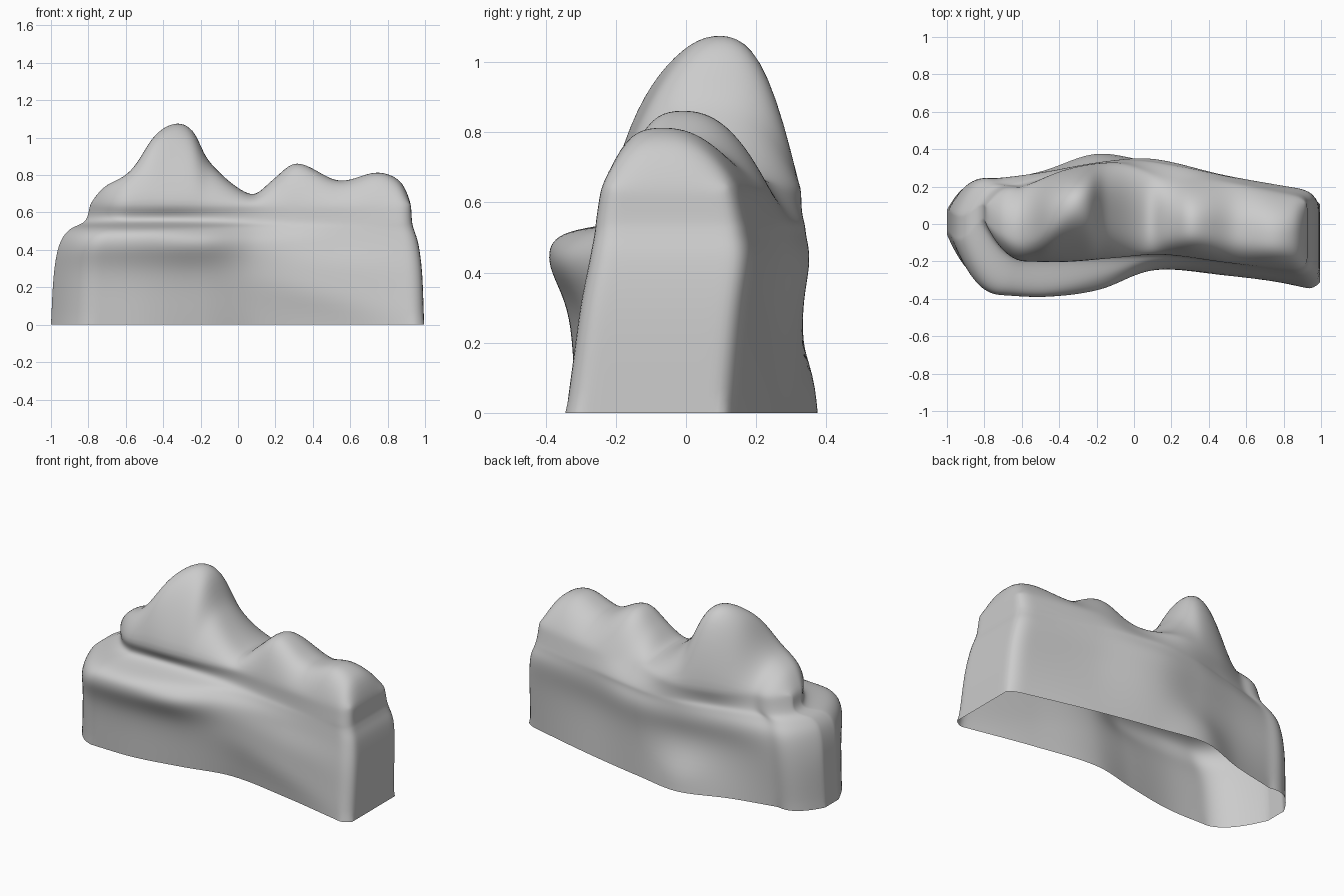
import bpy, bmesh
from math import exp

if "Cube" in bpy.data.objects:
    bpy.data.objects.remove(bpy.data.objects["Cube"])


def spline(xs, ys, x):
    """Smooth Hermite curve through the points (xs, ys)."""
    n = len(xs)
    x = min(max(x, xs[0]), xs[-1])
    i = 0
    while i < n - 2 and x > xs[i + 1]:
        i += 1

    def slope(k):
        a, b = max(k - 1, 0), min(k + 1, n - 1)
        return (ys[b] - ys[a]) / (xs[b] - xs[a])
    h = xs[i + 1] - xs[i]
    t = (x - xs[i]) / h
    return ((2*t**3 - 3*t**2 + 1) * ys[i] + (t**3 - 2*t**2 + t) * h * slope(i)
            + (3*t**2 - 2*t**3) * ys[i + 1] + (t**3 - t**2) * h * slope(i + 1))


# Horizontal outlines: height, left x, right x, front depths, back depths
STATIONS = [-.78, -.5, -.2, .1, .5, .95]
LEVELS = [
    (0, -1, .995, [-.31, -.31, -.26, -.20, -.255, -.345], [.22, .28, .37, .33, .25, .14]),
    (.27, -.985, .985, [-.33, -.33, -.29, -.24, -.27, -.31], [.24, .26, .31, .33, .24, .165]),
    (.43, -.955, .965, [-.38, -.39, -.355, -.245, -.24, -.28], [.24, .28, .33, .35, .26, .185]),
    (.51, -.9, .94, [-.34, -.35, -.29, -.20, -.22, -.265], [.21, .27, .33, .34, .26, .175]),
    (.555, -.815, .93, [-.18, -.175, -.17, -.165, -.21, -.26], [.20, .27, .33, .33, .25, .165]),
    (.65, -.79, .925, [-.21, -.215, -.19, -.165, -.205, -.245], [.19, .30, .33, .27, .22, .145]),
]
# Ridge line: x and height
RIDGE_X = [-.785, -.72, -.6, -.54, -.45, -.33, -.23, -.17, .07, .18, .31, .54, .75, .88, .92]
RIDGE_Z = [.655, .735, .80, .865, 1.01, 1.08, 1.03, .89, .695, .77, .865, .77, .815, .76, .67]
COLS, ROWS, STEPS = 110, 25, 8


def lump(x, z, cx, cz, rx, rz):
    return exp(-((x - cx) / rx) ** 2 - ((z - cz) / rz) ** 2)


def crest_depth(x):
    return .1 * exp(-((x + .26) / .2) ** 2) - .06 * exp(-((x - .75) / .2) ** 2) - .07 * exp(-((x + .58) / .12) ** 2)


def outline(level):
    z, left, right, front, back = level
    side_f, side_b = [], []
    for i in range(COLS + 1):
        u = -1 + 2 * i / COLS
        x = left + (u + 1) / 2 * (right - left)
        f, b = spline(STATIONS, front, u), spline(STATIONS, back, u)
        # Round off the two ends
        half = (f + b) / 2
        mid, keep = half + max(0, -.78 - u) * .25, 1
        if u < -.78:
            keep = 1 - .75 * ((-.78 - u) / .22) ** 2.3
        elif u > .93:
            keep = 1 - .14 * ((u - .93) / .07) ** 2
        side_f.append((x, mid + (f - half) * keep, z))
        side_b.append((x, mid + (b - half) * keep, z))

    def end(a, b):
        return [tuple(p + (q - p) * k / ROWS for p, q in zip(a, b)) for k in range(1, ROWS)]
    return side_f + end(side_f[-1], side_b[-1]) + side_b[::-1] + end(side_b[0], side_f[0])


bm = bmesh.new()

# Rock walls: blend the outlines from the ground up
rings = [outline(l) for l in LEVELS]
n = len(rings[0])
keys = list(range(len(rings)))
wall = []
for s in range(STEPS * (len(rings) - 1) + 1):
    ring = []
    for j in range(n):
        x, y, z = [spline(keys, [r[j][a] for r in rings], s / STEPS) for a in range(3)]
        # Base bulge and hollow under the saddle on the back, diagonal ridge on the front
        if y > .1:
            y += .02 * lump(x, z, -.2, .1, .15, .08) - .03 * lump(x, z, .18, .65, .15, .12)
        elif y < -.1:
            y -= .015 * lump(x, z + .2 * x, .5, .24, .35, .06)
        ring.append(bm.verts.new((x, y, z)))
    wall.append(ring)
for low, high in zip(wall, wall[1:]):
    for j in range(n):
        k = (j + 1) % n
        bm.faces.new((low[j], low[k], high[k], high[j]))

# Peaks: grid over the top outline, raised to the ridge line
top = wall[-1]
front_row = top[:COLS + 1]
right_end = top[COLS + 1:COLS + ROWS]
back_row = top[COLS + ROWS:2 * COLS + ROWS + 1][::-1]
left_end = top[2 * COLS + ROWS + 1:][::-1]
grid = []
for i in range(COLS + 1):
    f, b = front_row[i], back_row[i]
    if i in (0, COLS):
        middle = left_end if i == 0 else right_end
    else:
        middle = []
        x, z0 = f.co.x, f.co.z
        crest = crest_depth(x)
        peak = spline(RIDGE_X, RIDGE_Z, x)
        main = exp(-((x + .33) / .22) ** 2)
        for k in range(1, ROWS):
            y = f.co.y + (b.co.y - f.co.y) * k / ROWS
            if y < crest:
                drop = ((crest - y) / (crest - f.co.y)) ** (3.4 - 1.4 * main)
            else:
                drop = ((y - crest) / (b.co.y - crest)) ** (2.2 + .7 * main)
            middle.append(bm.verts.new((x, y, z0 + (peak - z0) * (1 - drop))))
    grid.append([f] + middle + [b])
for a, b in zip(grid, grid[1:]):
    for k in range(ROWS):
        bm.faces.new((a[k], b[k], b[k + 1], a[k + 1]))

# Soften everything except the open base rim
base = set(wall[0])
soft = [v for v in bm.verts if v not in base]
for _ in range(8):
    bmesh.ops.smooth_vert(bm, verts=soft, factor=.5, use_axis_x=True, use_axis_y=True, use_axis_z=True)
bmesh.ops.recalc_face_normals(bm, faces=bm.faces)
for face in bm.faces:
    face.smooth = True

mesh = bpy.data.meshes.new("rock_formation")
bm.to_mesh(mesh)
bm.free()
rock = bpy.data.objects.new("rock_formation", mesh)
bpy.context.collection.objects.link(rock)
